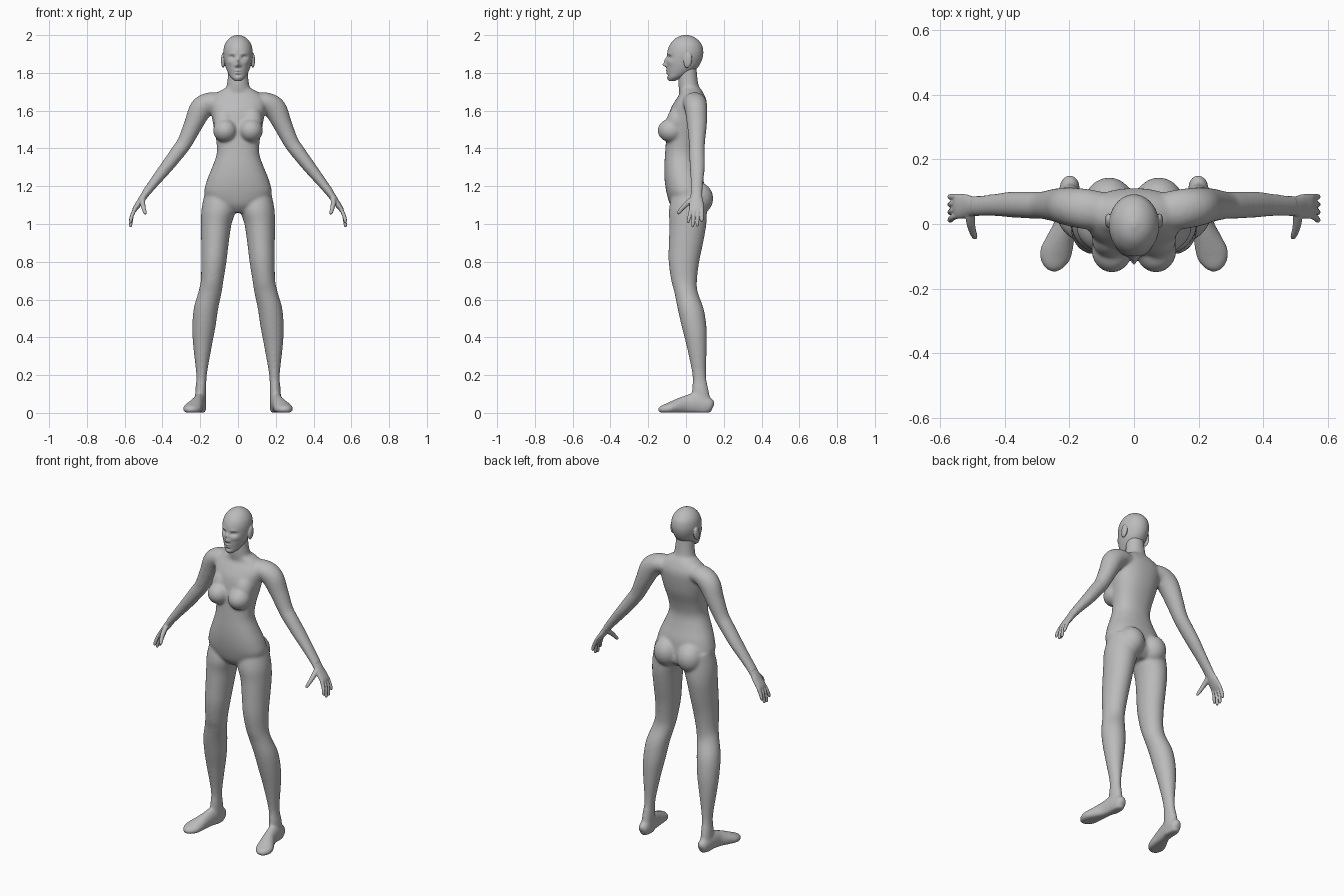
import bpy, bmesh, math
from mathutils import Vector, Matrix

X, Y, Z = Vector((1, 0, 0)), Vector((0, 1, 0)), Vector((0, 0, 1))

skin = bpy.data.materials.new("plain grey")
skin.diffuse_color = (0.5, 0.5, 0.5, 1)


def spline(pts, n):
    """Catmull-Rom through tuples of any length."""
    out = []
    for i in range(len(pts) - 1):
        p0, p1, p2 = pts[max(i - 1, 0)], pts[i], pts[i + 1]
        p3 = pts[min(i + 2, len(pts) - 1)]
        for k in range(n):
            t = k / n
            out.append([0.5 * (2 * b + (c - a) * t + (2 * a - 5 * b + 4 * c - d) * t * t
                               + (3 * b - a - 3 * c + d) * t ** 3)
                        for a, b, c, d in zip(p0, p1, p2, p3)])
    out.append(list(pts[-1]))
    return out


def tube(bm, pts, side=1, ref=Y, flat=False, n=4, seg=32, power=2.0):
    """Loft of (x, y, z, a, b) rings; b lies along ref, a across it."""
    path = spline(pts, n)
    cs = [Vector((p[0] * side, p[1], p[2])) for p in path]
    rings = []
    for i, p in enumerate(path):
        t = Z if flat else (cs[min(i + 1, len(cs) - 1)] - cs[max(i - 1, 0)]).normalized()
        B = (ref - t * ref.dot(t)).normalized()
        A = B.cross(t)
        ring = []
        for k in range(seg):
            ang = 2 * math.pi * k / seg
            c, s = math.cos(ang), math.sin(ang)
            c = math.copysign(abs(c) ** (2 / power), c)
            s = math.copysign(abs(s) ** (2 / power), s)
            ring.append(bm.verts.new(cs[i] + A * c * max(p[3], .002) + B * s * max(p[4], .002)))
        rings.append(ring)
    for r, q in zip(rings, rings[1:]):
        for k in range(seg):
            j = (k + 1) % seg
            bm.faces.new((r[k], r[j], q[j], q[k]))
    bm.faces.new(rings[0])
    bm.faces.new(rings[-1])
    return [v for r in rings for v in r]


def ball(bm, c, r, rot=0):
    m = Matrix.Translation(c) @ Matrix.Rotation(rot, 4, 'X') @ Matrix.Diagonal((*r, 1))
    bmesh.ops.create_uvsphere(bm, u_segments=32, v_segments=20, radius=1, matrix=m)


def finish(bm, name, voxel, smooth):
    """Fuse the overlapping volumes into one smooth skin."""
    bmesh.ops.recalc_face_normals(bm, faces=bm.faces[:])
    me = bpy.data.meshes.new(name)
    bm.to_mesh(me)
    bm.free()
    me.materials.append(skin)
    for p in me.polygons:
        p.use_smooth = True
    ob = bpy.data.objects.new(name, me)
    bpy.context.collection.objects.link(ob)
    r = ob.modifiers.new("fuse", 'REMESH')
    r.mode, r.voxel_size, r.use_smooth_shade = 'VOXEL', voxel, True
    s = ob.modifiers.new("soften", 'SMOOTH')
    s.factor, s.iterations = 0.5, smooth
    return ob


# ---- body: torso, neck, arms, legs, feet
bm = bmesh.new()
torso = [(.01, 1.06, .05, .06), (.012, 1.10, .14, .095), (0, 1.16, .178, .102),
         (-.01, 1.23, .165, .103), (-.022, 1.30, .137, .093), (-.027, 1.37, .113, .084),
         (-.018, 1.44, .115, .088), (-.002, 1.52, .13, .098), (.012, 1.60, .145, .097),
         (.025, 1.65, .15, .084), (.03, 1.69, .118, .064), (.02, 1.72, .066, .055)]
tube(bm, [(0, *p) for p in torso], flat=True, seg=48, power=2.25)
tube(bm, [(0, .03, 1.66, .08, .06), (0, .014, 1.73, .061, .054),
          (0, .01, 1.78, .054, .05), (0, .005, 1.84, .05, .05)], flat=True)

arm = [(.06, .035, 1.64, .045, .055), (.14, .045, 1.645, .053, .062), (.195, .053, 1.61, .061, .06),
       (.235, .058, 1.53, .050, .053), (.28, .058, 1.435, .041, .043), (.315, .058, 1.385, .039, .042),
       (.38, .06, 1.30, .034, .04), (.44, .058, 1.225, .027, .034), (.495, .055, 1.155, .021, .032)]
leg = [(.10, .015, 1.17, .075, .085), (.102, .01, 1.08, .091, .10), (.115, .01, 1.0, .081, .098),
       (.122, 0, .9, .073, .091), (.128, -.011, .8, .067, .081), (.137, -.01, .7, .060, .068),
       (.148, 0, .64, .062, .062), (.170, .025, .55, .065, .069), (.181, .044, .45, .061, .065),
       (.188, .057, .35, .049, .053), (.193, .07, .2, .028, .036), (.197, .076, .12, .029, .044),
       (.199, .083, .04, .030, .052), (.199, .083, .0, .028, .052)]
foot = [(.197, .143, .030, .02, .012), (.198, .125, .036, .042, .030), (.205, .05, .048, .055, .033),
        (.213, 0, .042, .050, .034), (.228, -.05, .032, .040, .044), (.243, -.095, .022, .030, .050),
        (.250, -.128, .017, .022, .036), (.253, -.146, .014, .012, .014)]
for s in (1, -1):
    tube(bm, arm, s)
    tube(bm, leg, s, flat=True)
    tube(bm, foot, s, ref=X)
    ball(bm, (.068 * s, -.078, 1.495), (.064, .072, .063))          # breast
    ball(bm, (.072 * s, -.048, 1.545), (.058, .056, .082), -.25)    # chest above it
    ball(bm, (.077 * s, .06, 1.135), (.078, .084, .088))            # buttock
for v in bm.verts:
    v.co.z = max(v.co.z, .001)
finish(bm, "body", .007, 12)

# ---- hands
for s, name in ((1, "left_hand"), (-1, "right_hand")):
    bm = bmesh.new()
    tube(bm, [(.478, .056, 1.176, .021, .031), (.50, .055, 1.145, .019, .031),
              (.52, .055, 1.115, .017, .037), (.543, .055, 1.083, .014, .039),
              (.553, .055, 1.064, .009, .036)], s)
    for i, tip in enumerate((1.005, .984, .986, 1.01)):
        y0, y1 = .027 + .019 * i, .012 + .024 * i
        tube(bm, [(.545, y0, 1.08, .010, .010), (.561, (y0 + y1) / 2, 1.045, .010, .0095),
                  (.568, y1, tip + .012, .0085, .0085), (.568, y1, tip, .005, .005)], s, seg=16)
    tube(bm, [(.505, .038, 1.135, .015, .015), (.505, .008, 1.11, .014, .014),
              (.50, -.018, 1.085, .0115, .0115), (.493, -.037, 1.062, .0095, .0095),
              (.490, -.044, 1.052, .005, .005)], s, seg=16)
    finish(bm, name, .003, 4)

# ---- head with face relief, eyes and ears
bm = bmesh.new()
head = [(-.075, 1.757, .016, .016), (-.058, 1.775, .038, .039), (-.035, 1.80, .053, .065),
        (-.020, 1.83, .065, .083), (-.012, 1.86, .072, .093), (-.005, 1.89, .077, .095),
        (-.003, 1.92, .077, .094), (-.001, 1.95, .070, .084), (-.001, 1.975, .054, .064),
        (-.001, 1.991, .034, .041), (-.001, 2.001, .008, .010)]
skull = tube(bm, [(0, *p) for p in head], flat=True, n=7, seg=96)
relief = [(0, 1.843, .021, .010, .010), (0, 1.866, .011, .008, .016),    # nose
          (.012, 1.838, .006, .006, .006), (.032, 1.902, .004, .020, .007),  # nostril, brow
          (.032, 1.882, -.014, .015, .009), (.045, 1.855, .004, .014, .012),  # socket, cheek
          (0, 1.812, .007, .016, .004), (0, 1.799, .007, .014, .004),    # lips
          (0, 1.8055, -.003, .018, .002), (0, 1.788, -.004, .016, .005),  # mouth, under lip
          (0, 1.772, .004, .016, .008)]                                  # chin
for v in skull:
    if v.co.y < -.03:
        x, z = abs(v.co.x), v.co.z
        v.co.y -= sum(h * math.exp(-((x - cx) / sx) ** 2 - ((z - cz) / sz) ** 2)
                      for cx, cz, h, sx, sz in relief)
for s in (1, -1):
    ball(bm, (.032 * s, -.071, 1.881), (.013, .013, .011))
    ball(bm, (.079 * s, .010, 1.866), (.011, .022, .040), -.15)
finish(bm, "head", .0032, 3)
